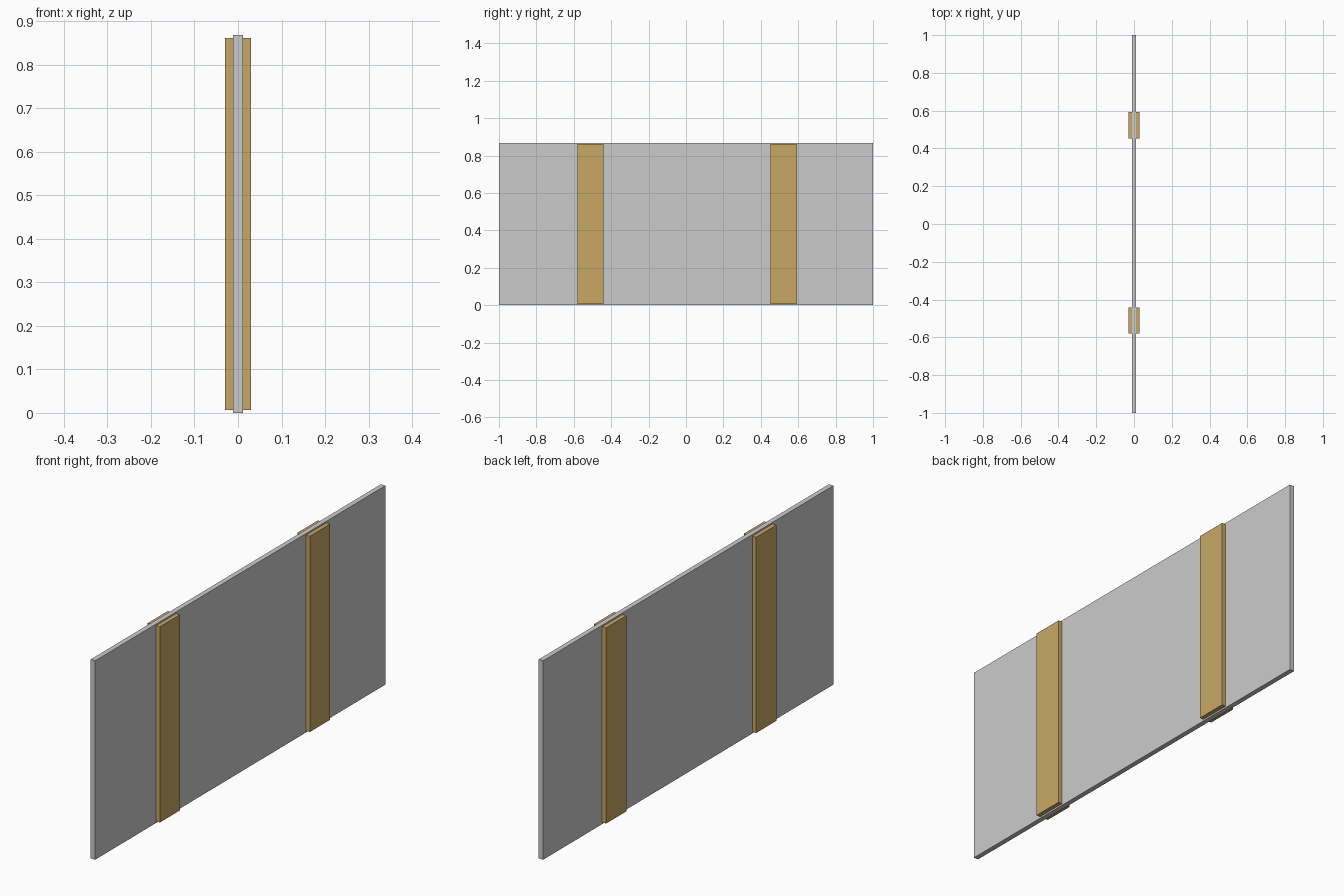
import bpy

if "Cube" in bpy.data.objects:
    bpy.data.objects.remove(bpy.data.objects["Cube"])

H = 0.868          # panel height
PANEL_X = 0.011    # half thickness of panel
SLAT_X = 0.0295    # outer face of slats

wood = bpy.data.materials.new("wood")
wood.diffuse_color = (0.58, 0.39, 0.13, 1)
wood.use_nodes = True
wood.node_tree.nodes["Principled BSDF"].inputs["Base Color"].default_value = wood.diffuse_color


def box(name, lo, hi, mat=None):
    bpy.ops.mesh.primitive_cube_add(size=1)
    ob = bpy.context.object
    ob.name = name
    for v in ob.data.vertices:
        v.co = [l + (c + 0.5) * (h - l) for l, h, c in zip(lo, hi, v.co)]
    if mat:
        ob.data.materials.append(mat)
    return ob


# Flat board
box("panel", (-PANEL_X, -1, 0), (PANEL_X, 1, H))

# Upright battens, mirrored onto both faces of the board
for name, y0, y1 in (("front_batten", -0.581, -0.442),
                     ("back_batten", 0.453, 0.593)):
    batten = box(name, (PANEL_X, y0, 0.007), (SLAT_X, y1, 0.861), wood)
    mirror = batten.modifiers.new("both_faces", 'MIRROR')
    mirror.use_axis = (True, False, False)
    mirror.use_mirror_merge = False
